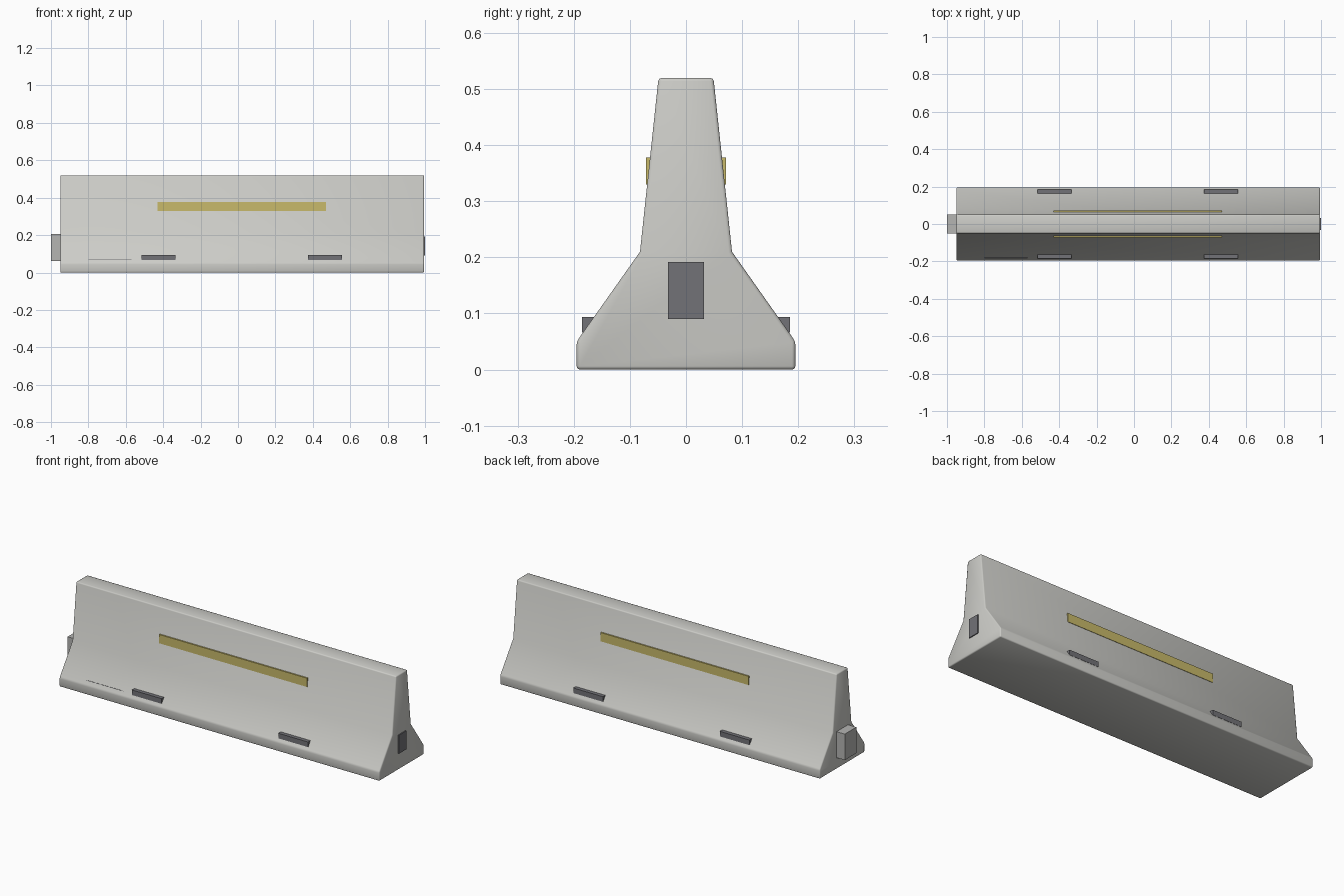
import bpy, bmesh

cube = bpy.data.objects.get("Cube")
if cube:
    bpy.data.objects.remove(cube, do_unlink=True)


def material(name, rgb):
    m = bpy.data.materials.new(name)
    m.use_nodes = True
    m.diffuse_color = (*rgb, 1)
    m.node_tree.nodes["Principled BSDF"].inputs["Base Color"].default_value = (*rgb, 1)
    return m


concrete = material("concrete", (0.60, 0.60, 0.57))
joint_grey = material("joint_grey", (0.46, 0.46, 0.45))
dark_grey = material("dark_grey", (0.17, 0.17, 0.185))
yellow = material("faded_yellow", (0.58, 0.49, 0.145))


def add_object(name, bm, mat):
    bmesh.ops.recalc_face_normals(bm, faces=bm.faces)
    mesh = bpy.data.meshes.new(name)
    bm.to_mesh(mesh)
    bm.free()
    mesh.materials.append(mat)
    ob = bpy.data.objects.new(name, mesh)
    bpy.context.collection.objects.link(ob)
    return ob


def box(name, xs, ys, zs, mat):
    bm = bmesh.new()
    bmesh.ops.create_cube(bm, size=1)
    for v in bm.verts:
        v.co = [(r[0] + r[1]) / 2 + c * (r[1] - r[0]) for c, r in zip(v.co, (xs, ys, zs))]
    return add_object(name, bm, mat)


# Barrier body: mirrored stepped profile swept along x
half = [(0.195, 0), (0.195, 0.05), (0.082, 0.21), (0.049, 0.52)]
profile = half + [(-y, z) for y, z in reversed(half)]
bm = bmesh.new()
face = bm.faces.new([bm.verts.new((-0.95, y, z)) for y, z in profile])
swept = bmesh.ops.extrude_face_region(bm, geom=[face], use_keep_orig=True)
for v in swept["geom"]:
    if isinstance(v, bmesh.types.BMVert):
        v.co.x = 0.995
body = add_object("barrier_body", bm, concrete)
bevel = body.modifiers.new("soft_edges", "BEVEL")
bevel.width = 0.006
bevel.segments = 2
bevel.limit_method = "ANGLE"
body.data.shade_smooth()

# Interlocking ends
box("joint_tongue", (-1, -0.94), (-0.05, 0.05), (0.062, 0.205), joint_grey)
box("joint_socket", (0.96, 1), (-0.032, 0.032), (0.09, 0.192), dark_grey)

# Reflective stripe and lifting slots on both sides
for side, s in (("front", -1), ("back", 1)):
    box(f"{side}_stripe", (-0.43, 0.47), sorted((s * 0.06, s * 0.0715)), (0.33, 0.378), yellow)
    for end, x in (("right", -0.425), ("left", 0.465)):
        box(f"{side}_{end}_slot", (x - 0.09, x + 0.09),
            sorted((s * 0.155, s * 0.185)), (0.066, 0.094), dark_grey)

# Hairline crack low on the front
box("front_crack", (-0.8, -0.57), (-0.181, -0.172), (0.066, 0.0715), dark_grey)
